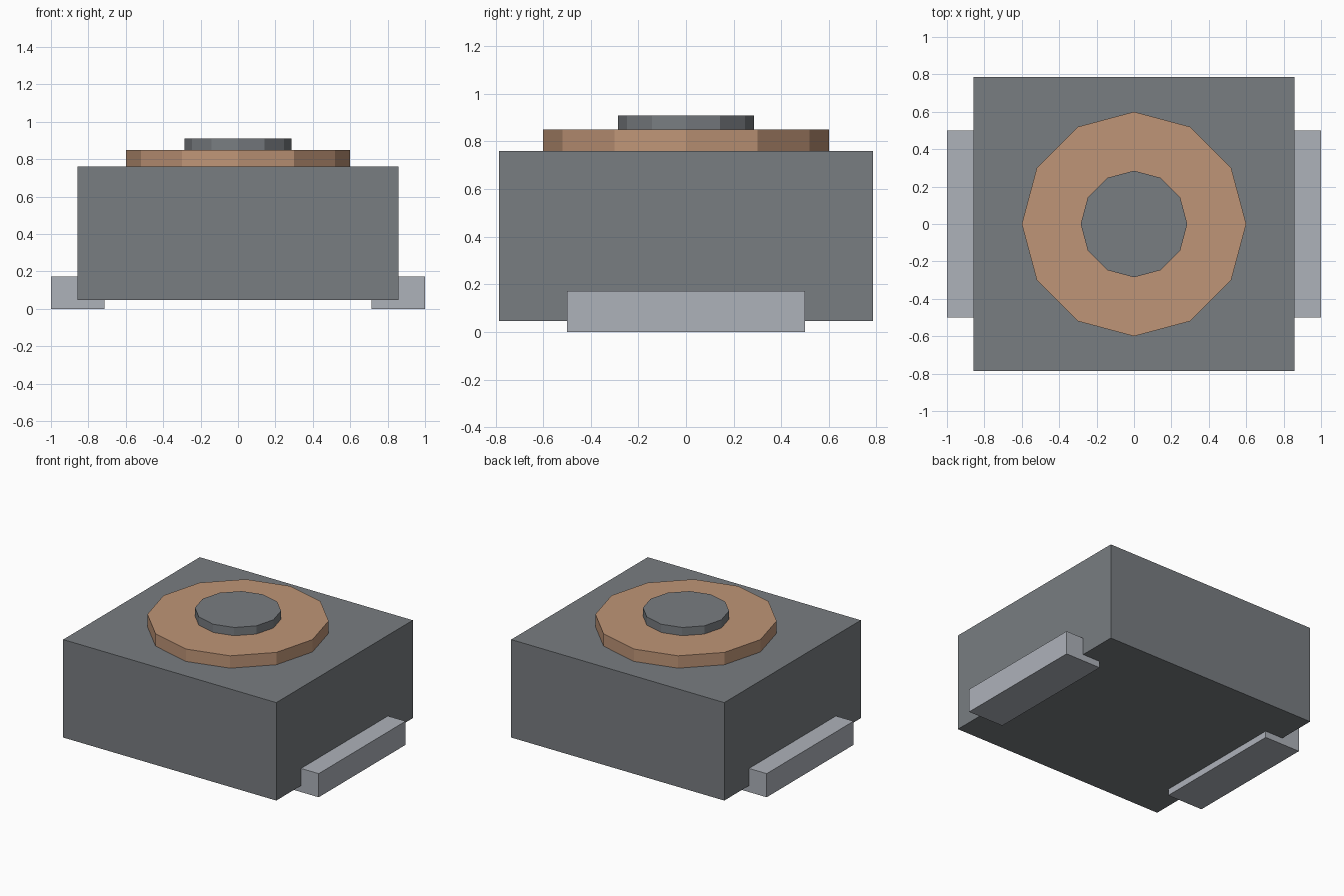
import bpy

cube = bpy.data.objects.get("Cube")
if cube:
    bpy.data.objects.remove(cube, do_unlink=True)


def material(name, rgb):
    m = bpy.data.materials.new(name)
    m.use_nodes = True
    m.diffuse_color = (*rgb, 1)
    m.node_tree.nodes["Principled BSDF"].inputs["Base Color"].default_value = (*rgb, 1)
    return m


grey = material("dark grey", (0.19, 0.205, 0.22))
copper = material("copper", (0.52, 0.30, 0.184))
silver = material("silver", (0.42, 0.445, 0.49))


def finish(name, mat):
    ob = bpy.context.object
    ob.name = name
    ob.data.materials.append(mat)
    return ob


def box(name, low, high, mat):
    centre = [(a + b) / 2 for a, b in zip(low, high)]
    bpy.ops.mesh.primitive_cube_add(size=1, location=centre)
    ob = finish(name, mat)
    ob.scale = [b - a for a, b in zip(low, high)]
    bpy.ops.object.transform_apply(location=False, rotation=False, scale=True)
    return ob


def disc(name, radius, bottom, top, mat):
    bpy.ops.mesh.primitive_cylinder_add(vertices=12, radius=radius, depth=top - bottom,
                                        location=(0, 0, (bottom + top) / 2))
    return finish(name, mat)


# Body block
box("body", (-0.858, -0.785, 0.047), (0.858, 0.785, 0.76), grey)

# Winding and core stacked on top
disc("winding", 0.6, 0.74, 0.85, copper)
disc("core", 0.285, 0.74, 0.91, grey)

# Solder terminals tucked under both sides
for side, low, high in (("left", 0.715, 1), ("right", -1, -0.715)):
    box(side + "_terminal", (low, -0.5, 0), (high, 0.5, 0.172), silver)
